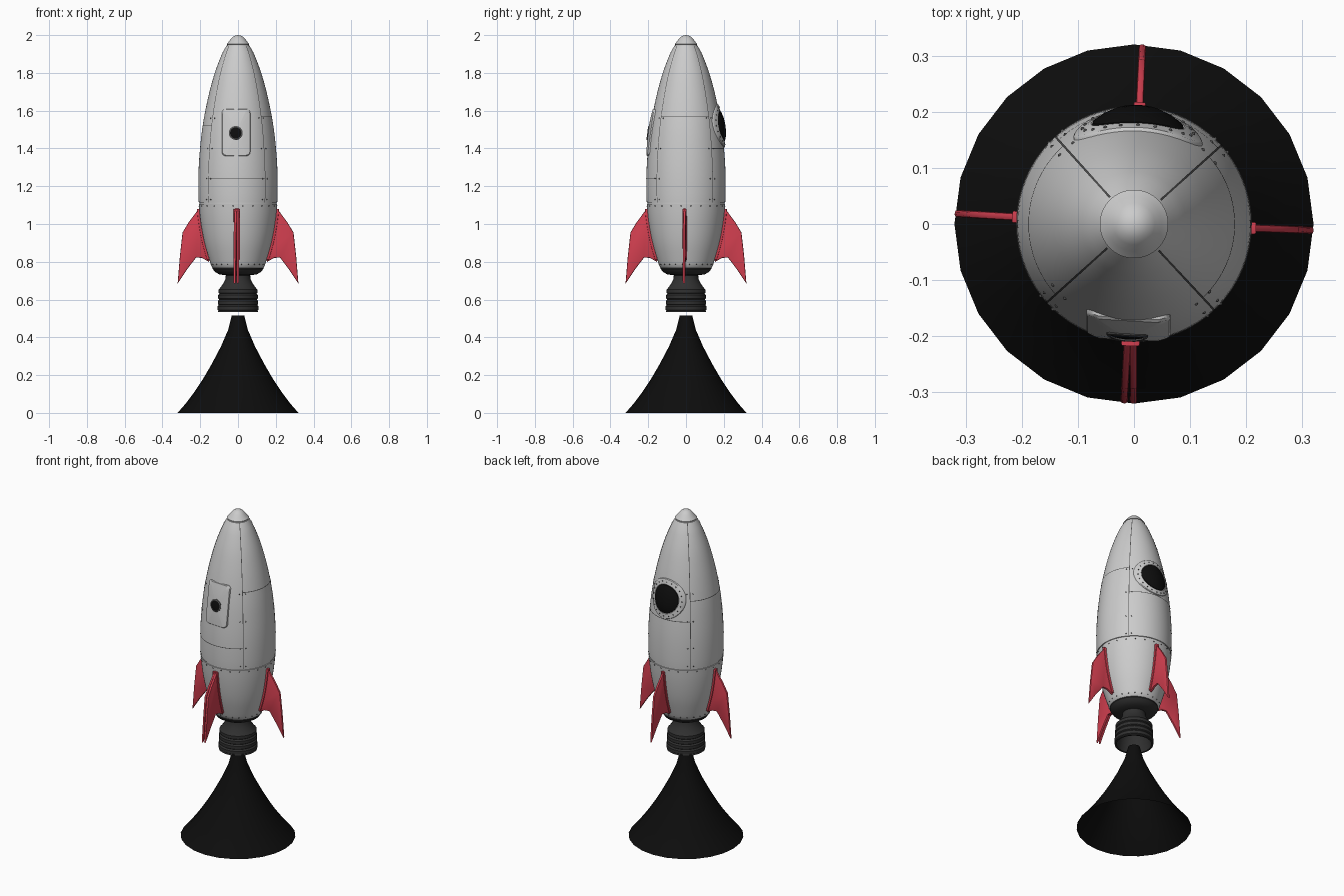
import bpy, bmesh, math
from math import sin, cos, pi, radians, sqrt

if "Cube" in bpy.data.objects:
    bpy.data.objects.remove(bpy.data.objects["Cube"])

def mat(name, c):
    m = bpy.data.materials.new(name)
    m.diffuse_color = (*c, 1)
    m.use_nodes = True
    m.node_tree.nodes["Principled BSDF"].inputs["Base Color"].default_value = m.diffuse_color
    return m

RED = mat("red_paint", (.65, .05, .08))
DARK = mat("dark_metal", (.03, .03, .03))
BLACK = mat("black", (.004, .004, .004))
SEAM = mat("seam_grey", (.08, .08, .08))

def finish(bm, name, m=None, angle=35):
    bmesh.ops.recalc_face_normals(bm, faces=bm.faces)
    me = bpy.data.meshes.new(name)
    bm.to_mesh(me)
    bm.free()
    ob = bpy.data.objects.new(name, me)
    bpy.context.collection.objects.link(ob)
    if m:
        me.materials.append(m)
    bpy.ops.object.select_all(action='DESELECT')
    bpy.context.view_layer.objects.active = ob
    ob.select_set(True)
    bpy.ops.object.shade_smooth_by_angle(angle=radians(angle))
    return ob

def bridge(bm, rings, closed=True):
    for a, b in zip(rings, rings[1:]):
        n = len(a)
        for i in range(n if closed else n - 1):
            j = (i + 1) % n
            bm.faces.new((a[i], a[j], b[j], b[i]))

def lathe(name, prof, n=48, m=None, angle=35):
    bm = bmesh.new()
    rings = [[bm.verts.new((max(r, 1e-5) * cos(2 * pi * i / n), max(r, 1e-5) * sin(2 * pi * i / n), z))
              for i in range(n)] for r, z in prof]
    bridge(bm, rings)
    bmesh.ops.remove_doubles(bm, verts=bm.verts, dist=5e-5)
    return finish(bm, name, m, angle)

# hull radius by height, smoothly interpolated
HULL = [(.77, .137), (.8, .148), (.9, .177), (1, .196), (1.1, .207), (1.2, .21), (1.3, .208),
        (1.4, .201), (1.5, .190), (1.6, .173), (1.7, .151), (1.8, .123), (1.9, .085), (1.95, .06)]

def R(z):
    k = max(0, min(len(HULL) - 2, sum(h[0] <= z for h in HULL) - 1))
    def slope(i):
        a, b = HULL[max(0, i - 1)], HULL[min(len(HULL) - 1, i + 1)]
        return (b[1] - a[1]) / (b[0] - a[0])
    (z0, r0), (z1, r1) = HULL[k], HULL[k + 1]
    h = z1 - z0
    t = (z - z0) / h
    return (r0 * (2*t**3 - 3*t*t + 1) + r1 * (3*t*t - 2*t**3)
            + h * slope(k) * (t**3 - 2*t*t + t) + h * slope(k + 1) * (t**3 - t*t))

# hull with a groove under the nose cap and above the tail section
def groove(z):
    return [(R(z) + d, z + e) for d, e in ((0, -.004), (-.004, -.003), (-.004, .003), (0, .004))]
prof = [(0, .765), (.13, .765)]
prof += [(R(.77 + .02 * i), .77 + .02 * i) for i in range(17)] + groove(1.11)
prof += [(R(1.13 + .03 * i), 1.13 + .03 * i) for i in range(27)] + groove(1.948)
prof += [(.049, 1.965), (.037, 1.981), (.024, 1.993), (.012, 1.998), (0, 2)]
lathe("hull", prof, 64, angle=40)

# engine mount cup and ribbed nozzle, hollow underneath
lathe("engine_mount", [(0, .775), (.134, .772), (.134, .762), (.122, .746), (.098, .733), (.06, .728), (0, .728)], 48, DARK)
noz = [(0, .735), (.064, .735), (.066, .71), (.078, .685), (.096, .66)]
for i in range(4):
    z = .657 - i * .03
    r = .099 + i * .002
    noz += [(r, z), (r + .004, z - .004), (r + .004, z - .022), (r - .001, z - .026)]
noz += [(.107, .535), (.097, .535), (.088, .6), (.055, .68), (0, .69)]
lathe("engine_nozzle", noz, 48, DARK)

# exhaust plume, open flared cone
lathe("exhaust_plume", [(.033, .515), (.052, .44), (.091, .35), (.14, .257), (.182, .185),
                        (.228, .115), (.274, .053), (.32, 0)], 24, BLACK)

# fins: bevelled swept plates plus a thicker root strip
def slab(name, pts, thick, ang, m, bev):
    bm = bmesh.new()
    f = bm.faces.new([bm.verts.new((r, -thick / 2, z)) for r, z in pts])
    g = bmesh.ops.extrude_face_region(bm, geom=[f])
    bmesh.ops.translate(bm, vec=(0, thick, 0), verts=[v for v in g['geom'] if isinstance(v, bmesh.types.BMVert)])
    bmesh.ops.recalc_face_normals(bm, faces=bm.faces)
    bmesh.ops.bevel(bm, geom=[e for e in bm.edges if abs(e.verts[0].co.y - e.verts[1].co.y) < 1e-6],
                    offset=bev, segments=2, affect='EDGES', profile=.5)
    ob = finish(bm, name, m)
    ob.rotation_euler.z = radians(ang)
    return ob

fin = [(.175, 1.085), (.203, 1.085), (.222, 1.062), (.262, 1.008), (.294, .955), (.308, .83), (.32, .685),
       (.27, .76), (.222, .823), (.19, .82), (.155, .80), (.14, .84)]
zs = [.81 + .045 * i for i in range(7)]
root = [(R(z) + .012, z) for z in zs] + [(R(z) - .02, z) for z in reversed(zs)]
for i, a in enumerate((-90.2, -2, 87.3, 176.6, 266.8)):
    slab(f"fin_{i+1}", fin, .013, a, RED, .004)
    slab(f"fin_root_{i+1}", root, .022, a, RED, .003)

# plates that follow the hull: outline in x,z; steps of (scale, height above hull)
def plate(name, outline, cx, cz, side, steps, m=None):
    bm = bmesh.new()
    rings = []
    for s, h in steps:
        ring = []
        for u, v in outline:
            x, z = cx + u * s, cz + v * s
            ring.append(bm.verts.new((x, side * (sqrt(R(z)**2 - x * x) + h), z)))
        rings.append(ring)
    bridge(bm, rings)
    bmesh.ops.remove_doubles(bm, verts=bm.verts, dist=1e-5)
    return finish(bm, name, m)

def circle(r, n=40):
    return [(r * cos(2 * pi * i / n), r * sin(2 * pi * i / n)) for i in range(n)]

def rounded(w, h, r, n=5):
    return [(sx * (w - r) + r * cos(a), sz * (h - r) + r * sin(a))
            for q, (sx, sz) in enumerate(((1, 1), (-1, 1), (-1, -1), (1, -1)))
            for a in [(q + i / n) * pi / 2 for i in range(n + 1)]]

# rear window
plate("window_frame", circle(.115), .007, 1.52, 1, [(1, -.008), (1, .003), (.98, .006), (.73, .008), (.70, .005), (.70, -.008)])
plate("window_glass", circle(.083), .007, 1.52, 1, [(1, .002), (.97, .009), (.8, .014), (.55, .019), (.28, .021), (0, .022)], BLACK)
# front hatch with porthole
plate("hatch", rounded(.075, .125, .022), -.01, 1.485, -1,
      [(1, -.008), (1, .005), (.97, .009), (.8, .009), (.5, .009), (.25, .009), (0, .009)])
plate("hatch_porthole_rim", circle(.037, 24), -.012, 1.482, -1, [(1, .004), (1, .011), (.92, .013), (.8, .013), (.8, .006)], SEAM)
plate("hatch_porthole_glass", circle(.03, 24), -.012, 1.482, -1, [(1, .010), (.5, .012), (0, .013)], BLACK)

# panel seams: thin strips just proud of the hull
def on_hull(a, z, h):
    return ((R(z) + h) * cos(a), (R(z) + h) * sin(a), z)

bm = bmesh.new()
SEAMS = [radians(a) for a in (42, 132, 222, 313, 402)]
for a in SEAMS[:4]:
    rows = []
    for i in range(41):
        z = 1.115 + i * .0207
        w = .0018 / R(z)
        rows.append([bm.verts.new(on_hull(a - w, z, .0008)), bm.verts.new(on_hull(a + w, z, .0008))])
    bridge(bm, rows, False)
for k, z in ((3, 1.57), (0, 1.40), (1, 1.52), (2, 1.24)):
    a0, a1 = SEAMS[k], SEAMS[k + 1]
    rows = [[bm.verts.new(on_hull(a0 + (a1 - a0) * i / 24, z + d, .0008)) for d in (-.002, .002)] for i in range(25)]
    bridge(bm, rows, False)
finish(bm, "panel_seams", SEAM)

# rivets around the tail, along the seams and around the window
bm = bmesh.new()
spots = [on_hull(2 * pi * (i + .5) / 24, z, 0) for z in (1.095, .785) for i in range(24)]
spots += [on_hull(a + s * .016 / R(z), z, 0) for a in SEAMS[:4] for s in (-1, 1) for z in (1.13, 1.24, 1.4, 1.56)]
for u, v in circle(.099, 20):
    x, z = .007 + u, 1.52 + v
    spots.append((x, sqrt(R(z)**2 - x * x) + .007, z))
for p in spots:
    g = bmesh.ops.create_icosphere(bm, subdivisions=1, radius=.0035)
    bmesh.ops.translate(bm, vec=p, verts=g['verts'])
finish(bm, "rivets", SEAM, 60)
